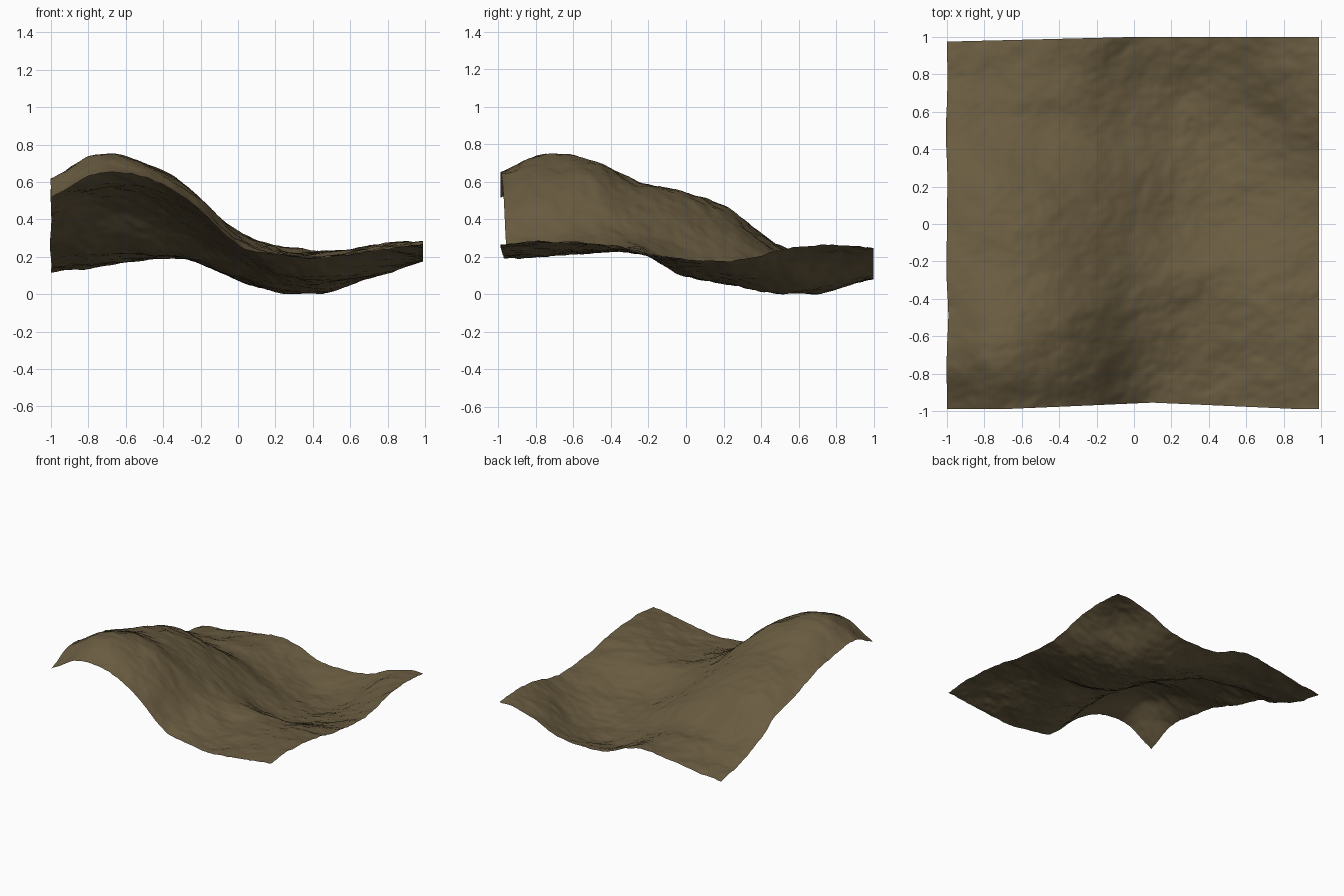
import bpy
import bmesh
from mathutils import Vector, noise

if "Cube" in bpy.data.objects:
    bpy.data.objects.remove(bpy.data.objects["Cube"], do_unlink=True)

CELLS = 130  # grid resolution of the finished sheet

# Terrain heights in hundredths: rows run front to back, columns along +x
HEIGHTS = [
    (52, 65, 63, 49, 27, 21, 20, 24, 27),
    (62, 75, 70, 56, 32, 22, 21, 26, 29),
    (59, 71, 69, 55, 34, 24, 23, 27, 27),
    (55, 60, 58, 47, 32, 25, 22, 23, 23),
    (46, 55, 52, 41, 25, 13, 10, 15, 19),
    (39, 45, 41, 32, 19, 8, 6, 11, 18),
    (27, 26, 24, 20, 10, 2, 2, 11, 24),
    (17, 18, 21, 19, 8, 2, 5, 18, 27),
    (12, 15, 18, 20, 11, 9, 12, 22, 25),
]


def smooth_sample(values, t):
    """Catmull-Rom curve through evenly spaced values, t from 0 to 1."""
    last = len(values) - 1
    i = min(int(t * last), last - 1)
    f = t * last - i
    b, c = values[i], values[i + 1]
    a = values[i - 1] if i > 0 else 2 * b - c
    d = values[i + 2] if i + 2 <= last else 2 * c - b
    return b + 0.5 * f * (c - a + f * (2 * a - 5 * b + 4 * c - d
                                       + f * (3 * (b - c) + d - a)))


def terrain_height(u, v):
    return smooth_sample([smooth_sample(row, u) for row in HEIGHTS], v) / 100


def roughness(x, y):
    """Fine weathered relief, stretched along the slope."""
    spot = Vector((x * 5 - y * 2, y * 6 + x, 5))
    return 0.011 * noise.fractal(spot, 0.7, 2, 4)


# Ground sheet: a grid shaped by the height samples
bm = bmesh.new()
bmesh.ops.create_grid(bm, x_segments=CELLS, y_segments=CELLS, size=1)
for vert in bm.verts:
    x, y = vert.co.x, vert.co.y
    u = min(max((x + 1) / 2, 0), 1)
    v = min(max((y + 1) / 2, 0), 1)
    vert.co.z = terrain_height(u, v) + roughness(x, y)
    # Slightly bowed front and back borders
    bow = max(0, 1 - abs(x - 0.1) / 0.8)
    vert.co.y += 0.035 * bow * (1 - v) ** 4 + 0.01 * (1 - v) ** 4
    vert.co.y -= 0.025 * max(0, -x) * v ** 4
    vert.co.x += 0.012 * noise.noise(Vector((x * 2, y * 3, 2))) * (1 - u ** 4)
    vert.co.x -= 0.01 * u ** 4

# Rest the lowest point on the ground
lowest = min(vert.co.z for vert in bm.verts)
bmesh.ops.translate(bm, verts=bm.verts, vec=(0, 0, -lowest))

mesh = bpy.data.meshes.new("hill_terrain")
bm.to_mesh(mesh)
bm.free()
mesh.shade_smooth()
terrain = bpy.data.objects.new("hill_terrain", mesh)
bpy.context.collection.objects.link(terrain)

# Brown soil
soil = bpy.data.materials.new("brown_soil")
soil.use_nodes = True
colour = (0.142, 0.106, 0.052, 1)
soil.diffuse_color = colour
shader = soil.node_tree.nodes["Principled BSDF"]
shader.inputs["Base Color"].default_value = colour
shader.inputs["Roughness"].default_value = 0.9
mesh.materials.append(soil)
